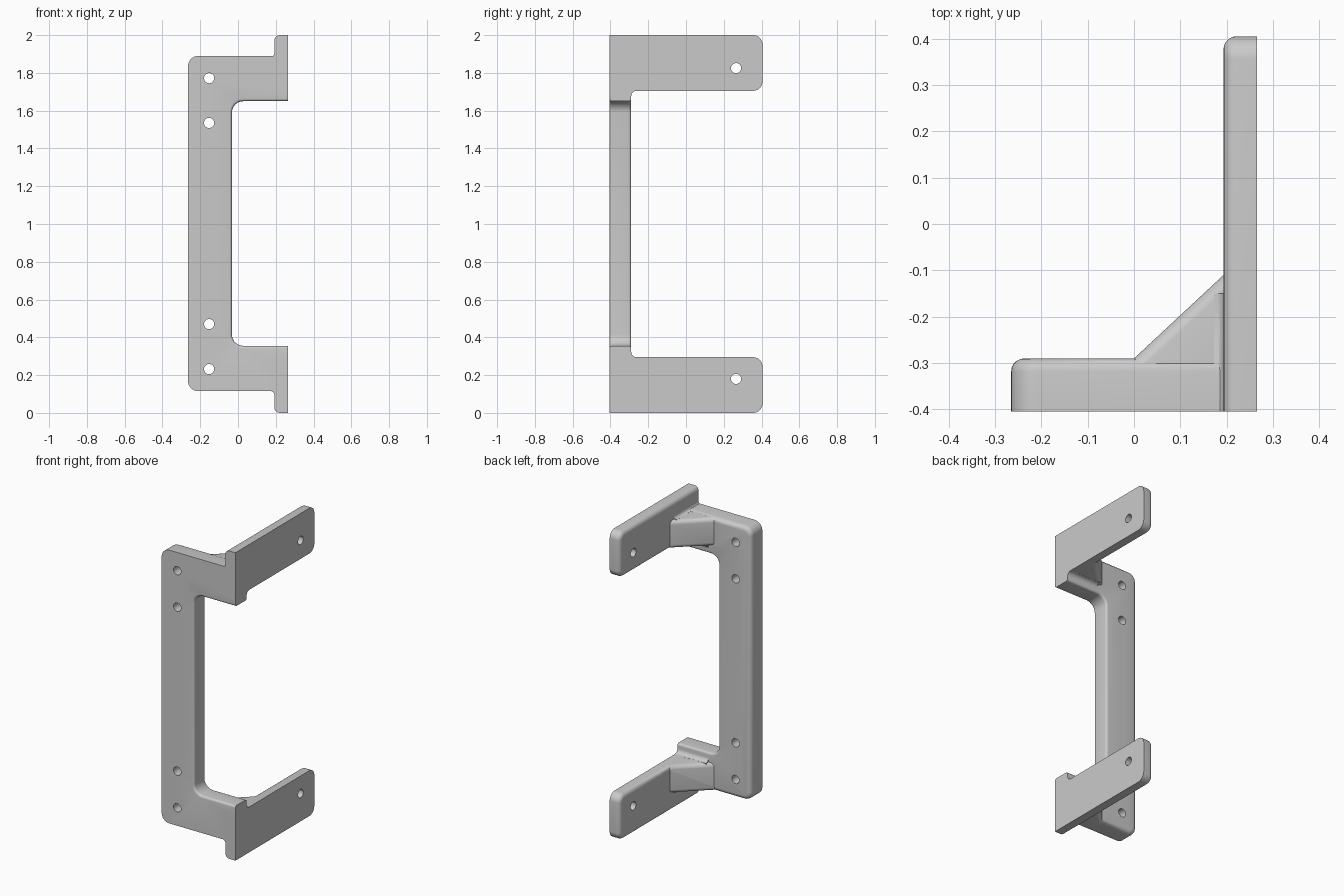
import bpy, bmesh, math
from mathutils import Vector

if "Cube" in bpy.data.objects:
    bpy.data.objects.remove(bpy.data.objects["Cube"])

COLOUR = (0.59, 0.59, 0.59, 1)
grey = bpy.data.materials.new("grey_plastic")
grey.use_nodes = True
grey.diffuse_color = COLOUR
grey.node_tree.nodes["Principled BSDF"].inputs["Base Color"].default_value = COLOUR

FRONT, BACK = -0.405, -0.29      # depth of the upright frame
IN, OUT = 0.193, 0.265           # inner and outer face of the arms


def rounded(corners, steps=8):
    """Outline from (u, v, radius) corners."""
    out = []
    for i, (u, v, r) in enumerate(corners):
        p = Vector((u, v))
        if r == 0:
            out.append(p)
            continue
        a = (Vector(corners[i - 1][:2]) - p).normalized() * r
        b = (Vector(corners[(i + 1) % len(corners)][:2]) - p).normalized() * r
        # square corners: the arc runs from p + a to p + b around p + a + b
        for k in range(steps + 1):
            t = math.pi / 2 * k / steps
            out.append(p + a * (1 - math.sin(t)) + b * (1 - math.cos(t)))
    return out


def prism(name, outline, place, w0, w1, bevels=(), flip=False):
    """Extrude an outline from w0 to w1, then round the edges chosen by each rule."""
    bm = bmesh.new()
    lo, hi = [[bm.verts.new(place(u, v, w)) for u, v in outline] for w in (w0, w1)]
    bm.faces.new(lo)
    bm.faces.new(hi)
    for i in range(len(outline)):
        bm.faces.new((lo[i - 1], lo[i], hi[i], hi[i - 1]))
    bmesh.ops.recalc_face_normals(bm, faces=bm.faces)
    for width, rule in bevels:
        edges = [e for e in bm.edges if rule(*[v.co for v in e.verts])]
        bmesh.ops.bevel(bm, geom=edges, offset=width, segments=5, profile=0.5,
                        affect='EDGES', clamp_overlap=False)
    if flip:
        for v in bm.verts:
            v.co.z = 2 - v.co.z
    bmesh.ops.recalc_face_normals(bm, faces=bm.faces)
    mesh = bpy.data.meshes.new(name)
    bm.to_mesh(mesh)
    bm.free()
    ob = bpy.data.objects.new(name, mesh)
    bpy.context.collection.objects.link(ob)
    mesh.materials.append(grey)
    return ob


def combine(target, tool, operation):
    mod = target.modifiers.new(operation.lower(), 'BOOLEAN')
    mod.operation, mod.object, mod.solver = operation, tool, 'EXACT'
    bpy.context.view_layer.objects.active = target
    bpy.ops.object.modifier_apply(modifier=mod.name)
    bpy.data.objects.remove(tool)


def along_x(u, v, w): return (w, u, v)
def along_y(u, v, w): return (u, w, v)
def along_z(u, v, w): return (u, v, w)


def cove(u, v, r, du, dv, sink=0.01):
    """Concave fillet section in the corner at (u, v), sunk a little into both walls."""
    arc = [math.pi / 2 * k / 6 for k in range(7)]
    return ([(u - du * sink, v + dv * r)]
            + [(u + du * r * (1 - math.cos(t)), v + dv * r * (1 - math.sin(t))) for t in arc]
            + [(u + du * r, v - dv * sink), (u - du * sink, v - dv * sink)])


# C-shaped upright frame
c_shape = rounded([(OUT, 0.115, 0), (OUT, 0.355, 0), (-0.032, 0.355, 0.06),
                   (-0.032, 1.65, 0.06), (OUT, 1.65, 0), (OUT, 1.89, 0),
                   (-0.265, 1.89, 0.055), (-0.265, 0.115, 0.055)])


def opening(p):
    return p.x > -0.04 and 0.354 < p.z < 1.651


def opening_edge(a, b):
    return opening(a) and opening(b) and abs(a.y - b.y) < 1e-4


def outer_back_edge(a, b):
    return (min(a.y, b.y) > BACK - 1e-4 and min(a.x, b.x) < 0.26
            and not opening(a) and not opening(b))


bracket = prism("bracket", c_shape, along_y, FRONT, BACK,
                [(0.028, outer_back_edge), (0.014, opening_edge)])

arm_shape = rounded([(FRONT, 0, 0), (0.405, 0, 0.05), (0.405, 0.295, 0.05), (FRONT, 0.295, 0)])
gusset_shape = [(-0.03, -0.318), (0.22, -0.085), (0.22, -0.38), (-0.03, -0.38)]


def arm_rim(a, b):
    return max(a.x, b.x) < IN + 1e-4 and max(a.y, b.y) > FRONT + 0.01


def diagonal_rim(a, b):
    return abs(a.z - b.z) < 1e-4 and min(a.y, b.y) > -0.33 and abs(a.x - b.x) > 0.1


# Arms, gussets and blending fillets, bottom then top
for level, flip in (("lower", False), ("upper", True)):
    parts = [
        prism(level + "_arm", arm_shape, along_x, IN, OUT, [(0.028, arm_rim)], flip),
        prism(level + "_gusset", gusset_shape, along_z, 0.1155, 0.2945,
              [(0.025, diagonal_rim)], flip),
        prism(level + "_arm_fillet", cove(IN, 0.115, 0.02, -1, -1), along_y,
              FRONT, -0.15, (), flip),
        prism(level + "_step_fillet", cove(BACK, 0.295, 0.028, 1, 1), along_x,
              0.04, OUT, (), flip),
    ]
    for part in parts:
        combine(bracket, part, 'UNION')

# Screw holes
circle = [(0.027 * math.cos(math.tau * k / 32), 0.027 * math.sin(math.tau * k / 32))
          for k in range(32)]


def drill(u, v, place, w0, w1):
    cutter = prism("hole_cutter", [(u + a, v + b) for a, b in circle], place, w0, w1)
    combine(bracket, cutter, 'DIFFERENCE')


for z in (0.232, 0.47, 1.535, 1.772):
    drill(-0.153, z, along_y, -0.5, -0.2)
for z in (0.18, 1.825):
    drill(0.265, z, along_x, 0.1, 0.4)

bpy.ops.object.select_all(action='DESELECT')
bracket.select_set(True)
bpy.context.view_layer.objects.active = bracket
bpy.ops.object.shade_smooth_by_angle(angle=math.radians(35))
